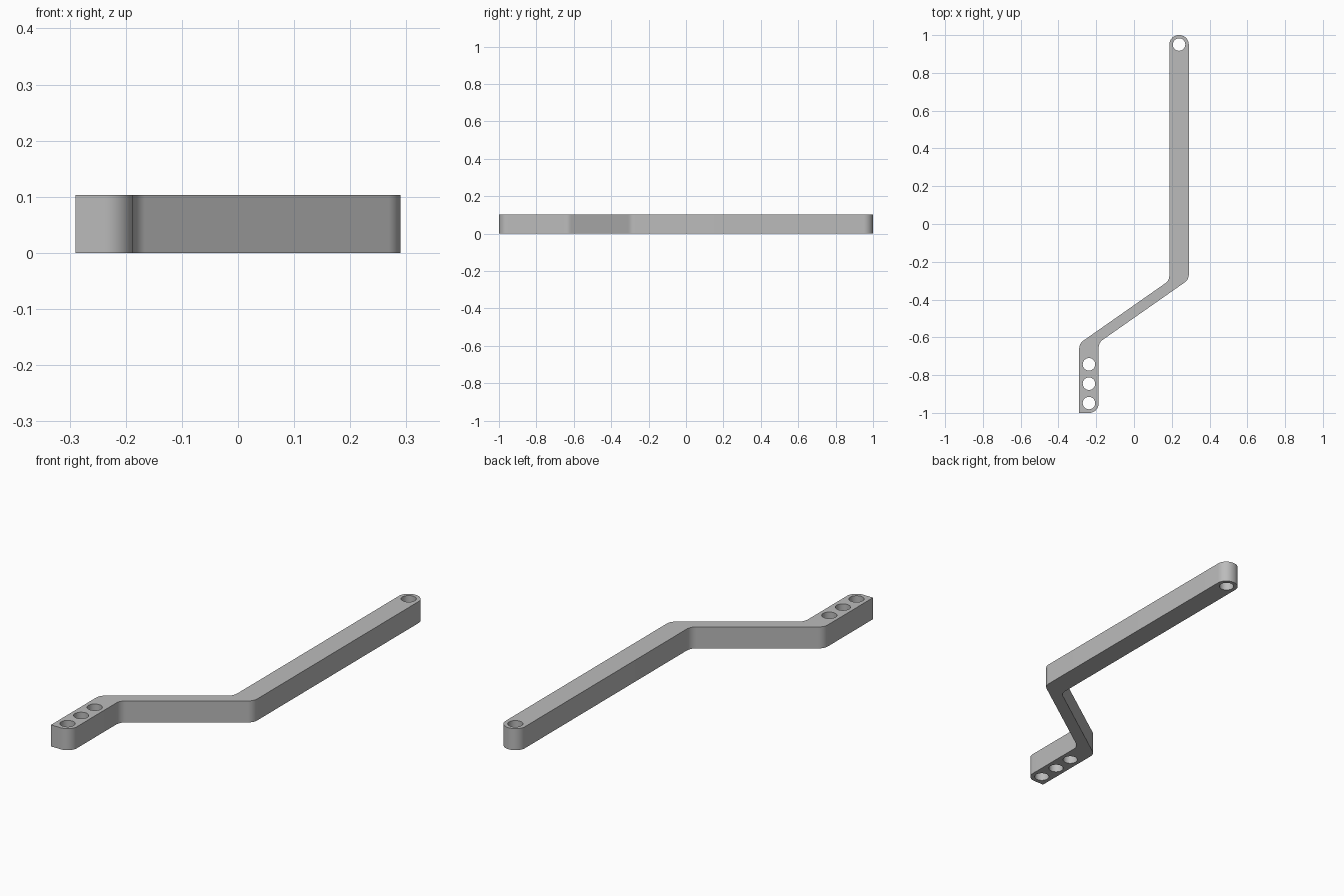
import bpy, bmesh, math
from mathutils import Vector

cube = bpy.data.objects.get("Cube")
if cube:
    bpy.data.objects.remove(cube, do_unlink=True)

HEIGHT = 0.103
OUTER, INNER = 0.29, 0.187      # x extents of both straight arms
MID = (OUTER + INNER) / 2
SLOPE, UPPER, LOWER = 0.7, -0.43, -0.497   # slanted link edges
HOLE_R, PITCH = 0.033, 0.1026


def fillet(prev, corner, nxt, radius, steps=12):
    """Round one corner of the outline with a tangent arc."""
    p = Vector(corner)
    if radius == 0:
        return [p]
    a = (Vector(prev) - p).normalized()
    b = (Vector(nxt) - p).normalized()
    half = a.angle(b) / 2
    centre = p + (a + b).normalized() * radius / math.sin(half)
    start = p + a * radius / math.tan(half) - centre
    end = p + b * radius / math.tan(half) - centre
    sweep = start.angle(end)
    return [centre + (start * math.sin(sweep * (1 - i / steps))
                      + end * math.sin(sweep * i / steps)) / math.sin(sweep)
            for i in range(steps + 1)]


def circle(x, y, radius, steps=40):
    return [Vector((x + radius * math.cos(math.tau * i / steps),
                    y + radius * math.sin(math.tau * i / steps))) for i in range(steps)]


# Outline corners: (x, y, corner radius)
corners = [
    (-OUTER, -1, 0),
    (-INNER, -1, 0.05),
    (-INNER, LOWER - SLOPE * INNER, 0.05),
    (OUTER, LOWER + SLOPE * OUTER, 0.05),
    (OUTER, 1, 0.05),
    (INNER, 1, 0.05),
    (INNER, UPPER + SLOPE * INNER, 0.05),
    (-OUTER, UPPER - SLOPE * OUTER, 0.05),
]
outline = []
for i, (x, y, r) in enumerate(corners):
    before, after = corners[i - 1], corners[(i + 1) % len(corners)]
    outline += fillet(before[:2], (x, y), after[:2], r)

# Mounting holes: three in the short arm, one at the end of the long arm
loops = [outline, circle(MID, 0.95, HOLE_R)]
loops += [circle(-MID, -0.948 + PITCH * i, HOLE_R) for i in range(3)]

# Filled flat profile extruded to the bar height
curve = bpy.data.curves.new("bar_profile", 'CURVE')
curve.dimensions = '2D'
curve.fill_mode = 'BOTH'
curve.extrude = HEIGHT / 2
for loop in loops:
    spline = curve.splines.new('POLY')
    spline.points.add(len(loop) - 1)
    for point, co in zip(spline.points, loop):
        point.co = (co.x, co.y, 0, 1)
    spline.use_cyclic_u = True
profile = bpy.data.objects.new("bar_profile", curve)
bpy.context.collection.objects.link(profile)
bpy.context.view_layer.update()
mesh = bpy.data.meshes.new_from_object(
    profile.evaluated_get(bpy.context.evaluated_depsgraph_get()))
bpy.data.objects.remove(profile, do_unlink=True)

# Weld the caps to the walls and stand the bar on the ground
bm = bmesh.new()
bm.from_mesh(mesh)
bmesh.ops.remove_doubles(bm, verts=bm.verts, dist=0.0001)
bmesh.ops.translate(bm, verts=bm.verts, vec=(0, 0, HEIGHT / 2))
bmesh.ops.recalc_face_normals(bm, faces=bm.faces)
bm.to_mesh(mesh)
bm.free()

bar = bpy.data.objects.new("offset_bar", mesh)
bpy.context.collection.objects.link(bar)

# Single grey finish
grey = bpy.data.materials.new("plain_grey")
grey.use_nodes = True
colour = (0.5, 0.5, 0.5, 1)
grey.diffuse_color = colour
grey.node_tree.nodes["Principled BSDF"].inputs["Base Color"].default_value = colour
mesh.materials.clear()
mesh.materials.append(grey)

bpy.ops.object.select_all(action='DESELECT')
bar.select_set(True)
bpy.context.view_layer.objects.active = bar
bpy.ops.object.shade_smooth_by_angle(angle=math.radians(30))
